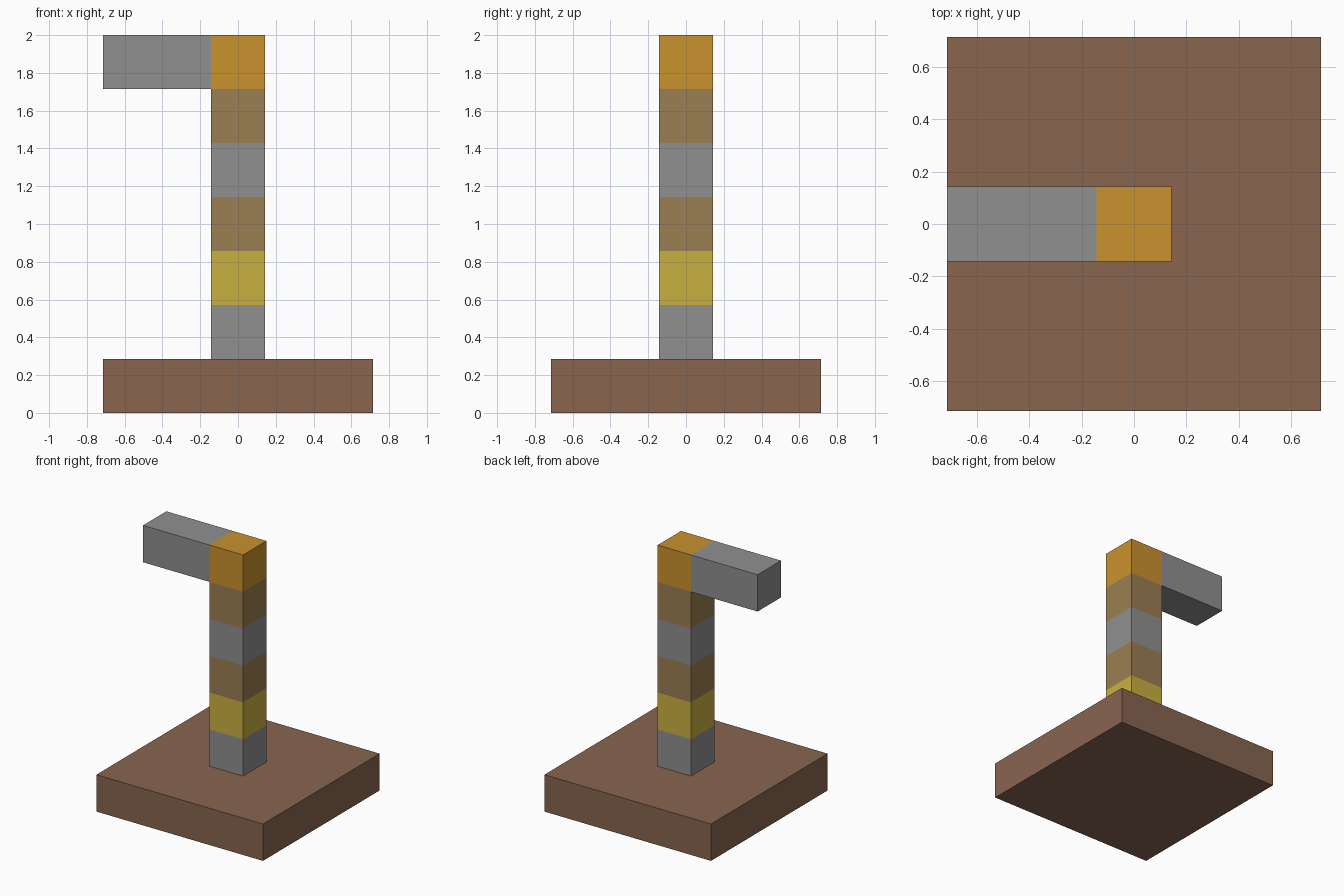
import bpy
import bmesh
from mathutils import Matrix, Vector

default = bpy.data.objects.get("Cube")
if default:
    bpy.data.objects.remove(default, do_unlink=True)

U = 2 / 7  # edge of one block


def linear(c):
    c /= 255
    return c / 12.92 if c <= 0.04045 else ((c + 0.055) / 1.055) ** 2.4


def material(name, r, g, b):
    mat = bpy.data.materials.new(name)
    colour = (linear(r), linear(g), linear(b), 1)
    mat.diffuse_color = colour
    mat.use_nodes = True
    mat.node_tree.nodes["Principled BSDF"].inputs["Base Color"].default_value = colour
    return mat


brown = material("brown", 136, 101, 79)
grey = material("grey", 144, 144, 144)
yellow = material("yellow", 201, 176, 64)
tan = material("tan", 155, 126, 82)
orange = material("orange", 201, 146, 46)


def block(name, centre, size, mat):
    """Box measured in block units."""
    bm = bmesh.new()
    bmesh.ops.create_cube(bm, size=U, matrix=Matrix.Diagonal((*size, 1)))
    mesh = bpy.data.meshes.new(name)
    bm.to_mesh(mesh)
    bm.free()
    mesh.materials.append(mat)
    obj = bpy.data.objects.new(name, mesh)
    obj.location = Vector(centre) * U
    bpy.context.collection.objects.link(obj)


# Square base slab
block("base", (0, 0, 0.5), (5, 5, 1), brown)

# Post of stacked blocks, bottom to top
post = [("post_foot", grey), ("post_lower_band", yellow), ("post_middle_band", tan),
        ("post_collar", grey), ("post_upper_band", tan), ("post_cap", orange)]
for level, (name, mat) in enumerate(post, start=1):
    block(name, (0, 0, level + 0.5), (1, 1, 1), mat)

# Arm reaching sideways from the cap
block("arm", (-1.5, 0, 6.5), (2, 1, 1), grey)
